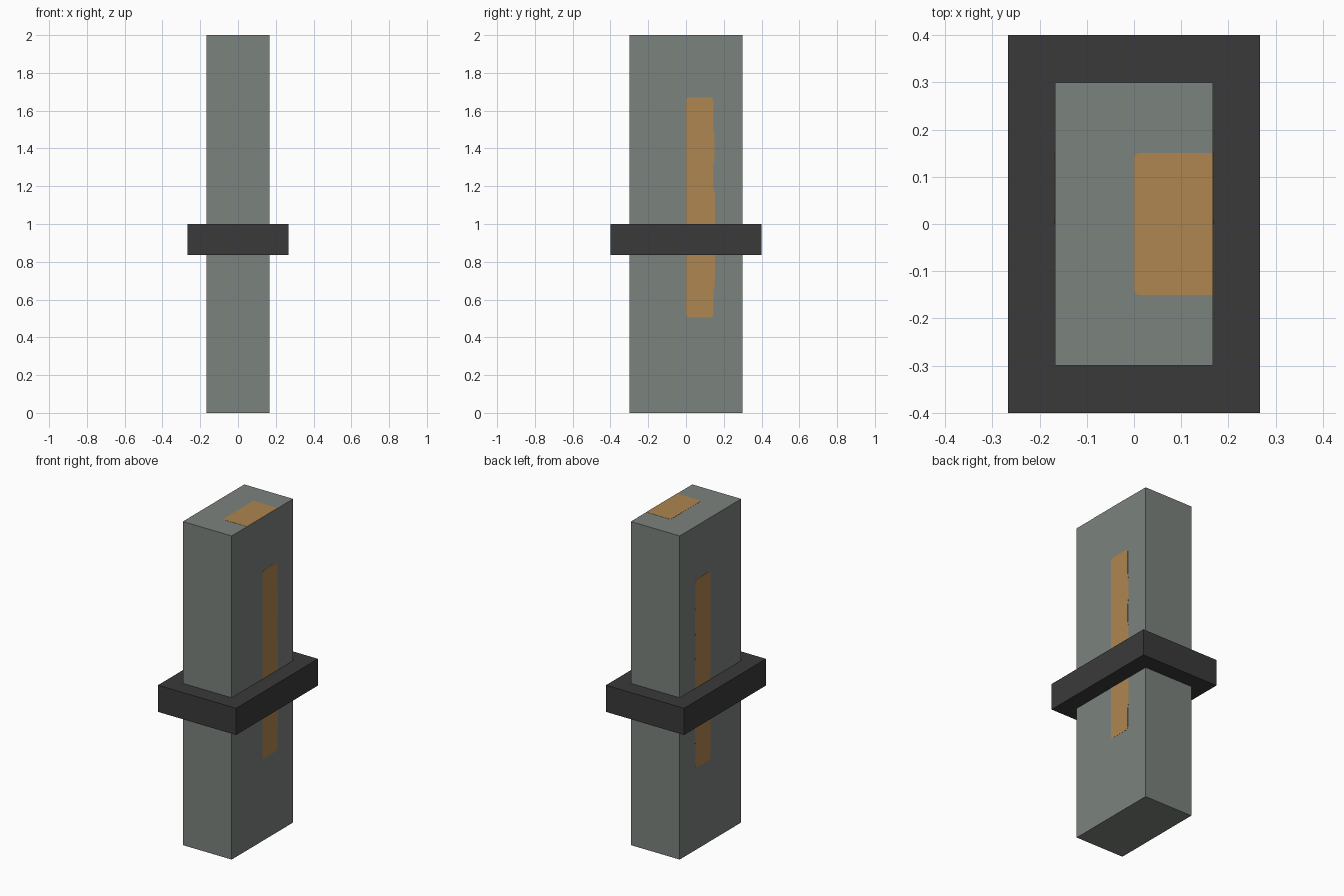
import bpy
import bmesh
from mathutils import Vector

if "Cube" in bpy.data.objects:
    bpy.data.objects.remove(bpy.data.objects["Cube"], do_unlink=True)


def material(name, rgb):
    mat = bpy.data.materials.new(name)
    mat.use_nodes = True
    colour = (*rgb, 1.0)
    mat.diffuse_color = colour
    mat.node_tree.nodes["Principled BSDF"].inputs["Base Color"].default_value = colour
    return mat


def finish(name, bm, mat):
    bmesh.ops.recalc_face_normals(bm, faces=bm.faces)
    mesh = bpy.data.meshes.new(name)
    bm.to_mesh(mesh)
    bm.free()
    mesh.materials.append(mat)
    obj = bpy.data.objects.new(name, mesh)
    bpy.context.collection.objects.link(obj)
    return obj


def box(name, half_x, half_y, bottom, top, mat):
    bm = bmesh.new()
    bmesh.ops.create_cube(bm, size=1)
    for v in bm.verts:
        v.co = (v.co.x * 2 * half_x, v.co.y * 2 * half_y,
                bottom + (v.co.z + 0.5) * (top - bottom))
    return finish(name, bm, mat)


def plate(name, outline, normal, mat):
    """Thin painted plate, slightly sunk into the surface along its normal."""
    normal = Vector(normal)
    bm = bmesh.new()
    face = bm.faces.new([bm.verts.new(Vector(p) - normal * SINK) for p in outline])
    grown = bmesh.ops.extrude_face_region(bm, geom=[face])["geom"]
    for v in grown:
        if isinstance(v, bmesh.types.BMVert):
            v.co += normal * (SINK + PROUD)
    return finish(name, bm, mat)


SINK, PROUD = 0.002, 0.001
HALF_X, HALF_Y, HEIGHT = 0.167, 0.3, 2.0

grey = material("grey green", (0.198, 0.223, 0.202))
dark = material("charcoal", (0.042, 0.042, 0.042))
orange = material("ochre", (0.423, 0.238, 0.08))

# Upright block and the collar around it
box("column", HALF_X, HALF_Y, 0, HEIGHT, grey)
box("collar", 0.267, 0.4, 0.835, 1.0, dark)

# Long stripe on both broad sides, with a slightly wavy rear edge
stripe = [(0.0, 0.515), (0.01, 0.505), (0.138, 0.505), (0.145, 0.52),
          (0.145, 0.64), (0.153, 0.68), (0.153, 1.16), (0.145, 1.2),
          (0.145, 1.31), (0.152, 1.35), (0.152, 1.47), (0.145, 1.51),
          (0.145, 1.655), (0.138, 1.67), (0.01, 1.67), (0.0, 1.66)]
for side, label in ((1, "left"), (-1, "right")):
    plate(f"{label}_stripe", [(side * HALF_X, y, z) for y, z in stripe],
          (side, 0, 0), orange)

# Patch on the top, reaching the left edge
patch = [(HALF_X, -0.15), (HALF_X, 0.15), (0.008, 0.15),
         (0.0, 0.142), (0.0, -0.142), (0.008, -0.15)]
plate("top_patch", [(x, y, HEIGHT) for x, y in patch], (0, 0, 1), orange)
